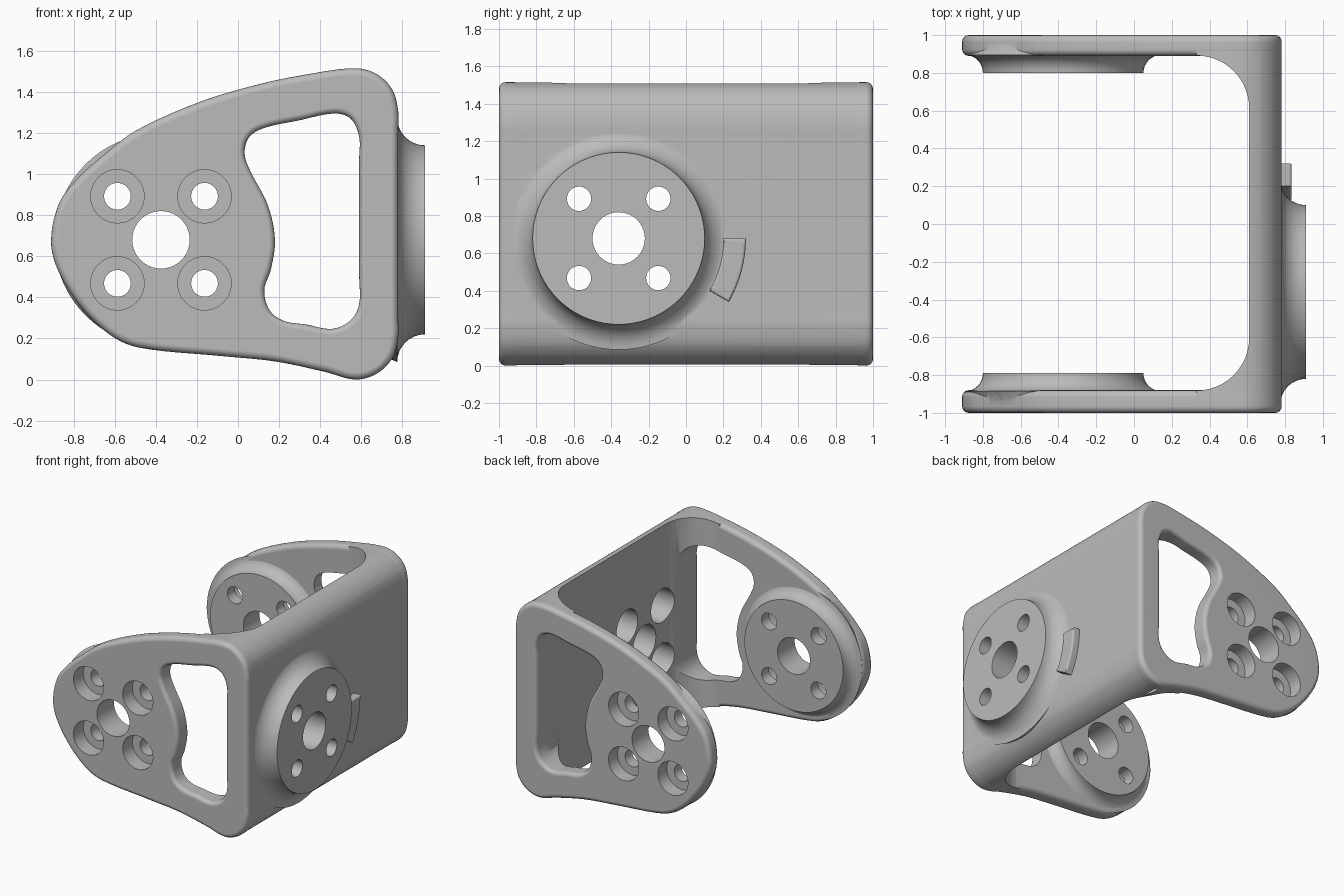
import bpy, bmesh
from math import sin, cos, pi, radians
from mathutils import Vector

cube = bpy.data.objects.get("Cube")
if cube:
    bpy.data.objects.remove(cube, do_unlink=True)

grey = bpy.data.materials.new("plain_grey")
grey.use_nodes = True
colour = (0.5, 0.5, 0.5, 1)
grey.diffuse_color = colour
grey.node_tree.nodes["Principled BSDF"].inputs["Base Color"].default_value = colour


def spline(points, steps=6):
    """Closed smooth curve through 2D points, returned counter-clockwise."""
    p = [Vector(q) for q in points]
    n = len(p)
    tan = [(p[(i + 1) % n] - p[i - 1]).normalized() for i in range(n)]
    out = []
    for i in range(n):
        a, b = p[i], p[(i + 1) % n]
        chord = (b - a).length
        for k in range(steps):
            t = k / steps
            h = t * t * (3 - 2 * t)
            out.append(a * (1 - h) + b * h
                       + tan[i] * chord * t * (1 - t) ** 2
                       - tan[(i + 1) % n] * chord * t * t * (1 - t))
    area = sum(out[i - 1].cross(out[i]) for i in range(len(out)))
    return out if area > 0 else out[::-1]


def offset(points, d):
    """Move a counter-clockwise loop outwards by d."""
    n = len(points)
    out = []
    for i in range(n):
        t = (points[(i + 1) % n] - points[i - 1]).normalized()
        out.append(points[i] + Vector((t.y, -t.x)) * d)
    return out


def place(loop, axis, t):
    if axis == "X":
        return [(t, q[0], q[1]) for q in loop]
    if axis == "Y":
        return [(q[0], t, q[1]) for q in loop]
    return [(q[0], q[1], t) for q in loop]


def loft(name, rings):
    """Skin a stack of equal rings and close both ends."""
    bm = bmesh.new()
    rows = [[bm.verts.new(c) for c in ring] for ring in rings]
    n = len(rows[0])
    for a, b in zip(rows, rows[1:]):
        for i in range(n):
            bm.faces.new((a[i - 1], a[i], b[i], b[i - 1]))
    bm.faces.new(rows[0])
    bm.faces.new(rows[-1])
    bmesh.ops.recalc_face_normals(bm, faces=bm.faces)
    mesh = bpy.data.meshes.new(name)
    bm.to_mesh(mesh)
    bm.free()
    mesh.materials.append(grey)
    ob = bpy.data.objects.new(name, mesh)
    bpy.context.collection.objects.link(ob)
    return ob


def rounding(e, steps=4):
    """Quarter-round steps as (inset, depth)."""
    return [(e * (1 - sin(a)), e * (1 - cos(a)))
            for a in (pi / 2 * k / steps for k in range(steps + 1))]


def slab(name, loop, axis, t0, t1, e):
    """Extruded loop with rounded rims at both ends."""
    r = rounding(e)
    rings = [place(offset(loop, -i), axis, t0 + d) for i, d in r]
    rings += [place(offset(loop, -i), axis, t1 - d) for i, d in reversed(r)]
    return loft(name, rings)


def turned(name, axis, centre, profile, n=72):
    """Round part from (radius, position) pairs along an axis."""
    rings = []
    for r, t in profile:
        loop = [(centre[0] + r * cos(2 * pi * i / n), centre[1] + r * sin(2 * pi * i / n))
                for i in range(n)]
        rings.append(place(loop, axis, t))
    return loft(name, rings)


def boss(name, axis, centre, r, tip, inward, f, embed):
    """Round pad with a concave fillet at its foot."""
    prof = [(r + f * (1 - cos(a)), tip + inward * f * sin(a))
            for a in (pi / 2 * k / 8 for k in range(9))]
    prof.append((r + f * 0.75, tip + inward * embed))
    return turned(name, axis, centre, prof)


def combine(target, other, op):
    mod = target.modifiers.new("combine", "BOOLEAN")
    mod.operation = op
    mod.solver = "EXACT"
    mod.object = other
    bpy.ops.object.select_all(action="DESELECT")
    bpy.context.view_layer.objects.active = target
    target.select_set(True)
    bpy.ops.object.modifier_apply(modifier=mod.name)
    bpy.data.objects.remove(other, do_unlink=True)


# Side outline (x, z) shared by the arms and the wall
outline = spline([
    (-0.91, 0.68), (-0.87, 0.86), (-0.78, 0.98), (-0.67, 1.08), (-0.5, 1.21),
    (-0.19, 1.35), (0.1, 1.437), (0.35, 1.488), (0.57, 1.515), (0.675, 1.487),
    (0.752, 1.41), (0.78, 1.305), (0.78, 1.2), (0.78, 0.3), (0.78, 0.21),
    (0.752, 0.105), (0.675, 0.028), (0.57, 0), (0.42, 0.038), (0.18, 0.088),
    (-0.09, 0.115), (-0.48, 0.155), (-0.62, 0.215), (-0.77, 0.36), (-0.88, 0.54)])

# Back wall with large inner corner fillets, open towards the arms
bracket = slab("bracket", offset(outline, -0.002), "Y", -0.998, 0.998, 0.04)
R = 0.28
lo, hi = -0.882, 0.892
arc = [pi / 2 * k / 12 for k in range(13)]
cavity = [(-1.2, -1.2), (0.33, -1.2)]
cavity += [(0.33 + R * sin(a), lo + R * (1 - cos(a))) for a in arc]
cavity += [(0.33 + R * cos(a), hi - R * (1 - sin(a))) for a in arc]
cavity += [(0.33, 1.2), (-1.2, 1.2)]
combine(bracket, loft("cavity", [place(cavity, "Z", t) for t in (-0.5, 2)]), "DIFFERENCE")

# Arms with round mounting pads on their inner faces
hub = (-0.375, 0.68)
for name, y0, y1, tip, inward in (("front", -1, -0.88, -0.79, -1),
                                  ("rear", 0.89, 1, 0.8, 1)):
    combine(bracket, slab(name + "_arm", outline, "Y", y0, y1, 0.035), "UNION")
    combine(bracket, boss(name + "_pad", "Y", hub, 0.425, tip, inward, 0.095, 0.14), "UNION")

# Round mounting pad on the outside of the wall
wall_hub = (-0.36, 0.68)
combine(bracket, boss("wall_pad", "X", wall_hub, 0.46, 0.91, -1, 0.135, 0.21), "UNION")

# Window through both arms, flared at the outer faces
window = spline([
    (0.47, 1.295), (0.3, 1.262), (0.13, 1.225), (0.055, 1.18), (0.032, 1.1),
    (0.06, 1.015), (0.145, 0.85), (0.18, 0.68), (0.16, 0.535), (0.128, 0.435),
    (0.155, 0.335), (0.225, 0.285), (0.33, 0.268), (0.46, 0.247), (0.55, 0.29),
    (0.59, 0.37), (0.59, 0.5), (0.59, 1.08), (0.59, 1.18), (0.55, 1.268)])
flare = rounding(0.03)
rings = [place(offset(window, 0.03), "Y", -1.1)]
rings += [place(offset(window, i), "Y", d - 1) for i, d in flare]
rings += [place(offset(window, i), "Y", 1 - d) for i, d in reversed(flare)]
rings.append(place(offset(window, 0.03), "Y", 1.1))
combine(bracket, loft("window_cutter", rings), "DIFFERENCE")


# Centre bores and counterbored screw holes
def drill(axis, centre, r, t0, t1):
    combine(bracket, turned("drill", axis, centre, [(r, t0), (r, t1)], 40), "DIFFERENCE")


drill("Y", hub, 0.14, -1.2, 1.2)
drill("X", wall_hub, 0.14, 0.4, 1.1)
for sx in (-1, 1):
    for sz in (-1, 1):
        arm_hole = (hub[0] + sx * 0.212, hub[1] + sz * 0.212)
        drill("Y", arm_hole, 0.065, -1.2, 1.2)
        drill("Y", arm_hole, 0.13, -1.2, -0.88)
        drill("Y", arm_hole, 0.13, 0.89, 1.2)
        wall_hole = (wall_hub[0] + sx * 0.212, wall_hub[1] + sz * 0.212)
        drill("X", wall_hole, 0.065, 0.4, 1.1)
        drill("X", wall_hole, 0.13, 0.4, 0.8)

# Curved stop tab beside the wall pad
angles = [radians(-30 + 3 * k) for k in range(11)]
sector = [Vector((wall_hub[0] + 0.68 * cos(a), wall_hub[1] + 0.68 * sin(a))) for a in angles]
sector += [Vector((wall_hub[0] + 0.56 * cos(a), wall_hub[1] + 0.56 * sin(a)))
           for a in reversed(angles)]
tab = slab("stop_tab", sector, "X", 0.74, 0.835, 0.015)

# Smooth shading with crisp edges
for ob in (bracket, tab):
    bpy.ops.object.select_all(action="DESELECT")
    bpy.context.view_layer.objects.active = ob
    ob.select_set(True)
    bpy.ops.object.shade_smooth_by_angle(angle=radians(35))
    weighted = ob.modifiers.new("weighted_normals", "WEIGHTED_NORMAL")
    weighted.keep_sharp = True
